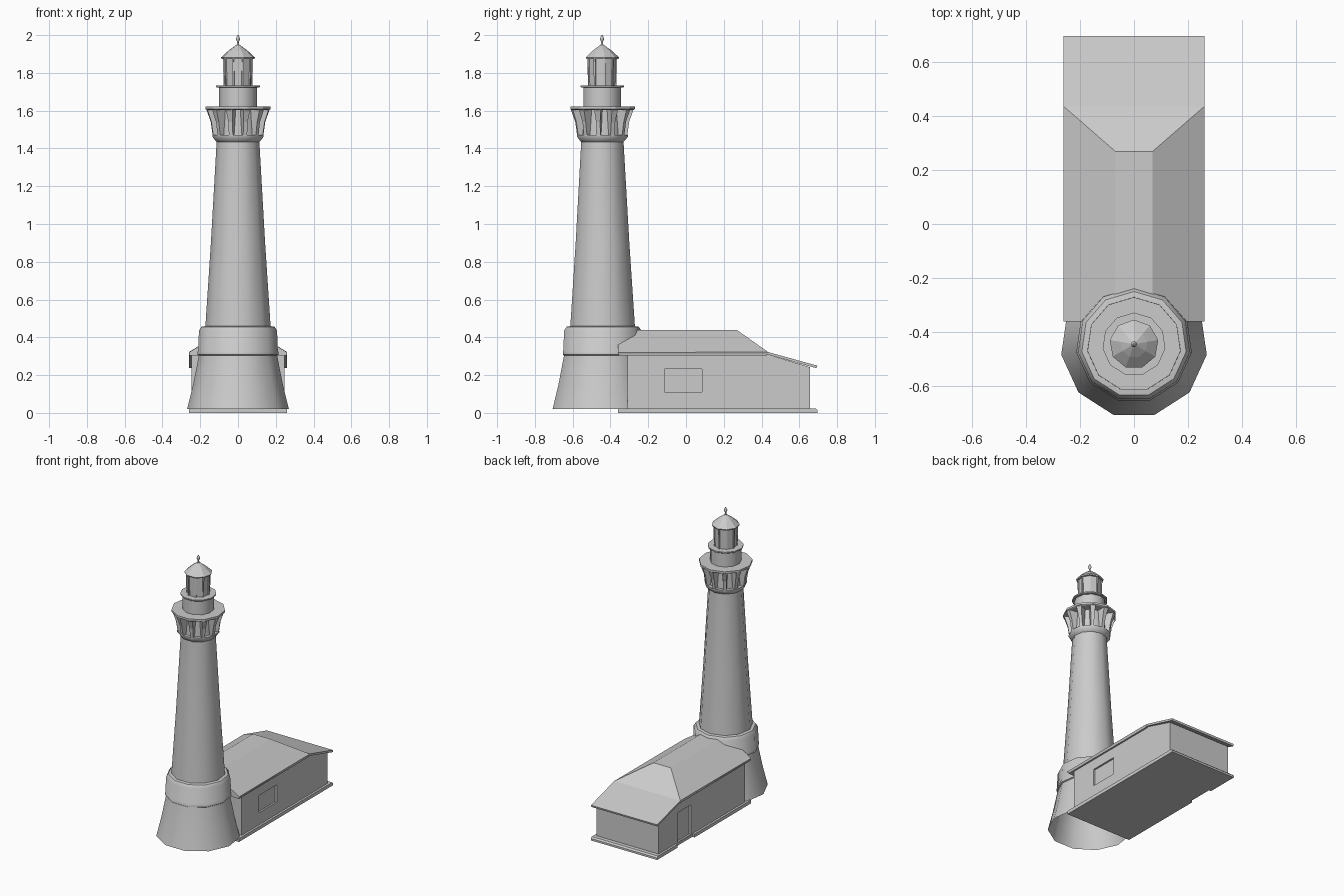
import bpy, bmesh
from math import sin, cos, pi, radians

if "Cube" in bpy.data.objects:
    bpy.data.objects.remove(bpy.data.objects["Cube"])

TY = -0.445   # tower axis
N = 11        # tower sides


def make(name, verts, faces, smooth=None):
    me = bpy.data.meshes.new(name)
    me.from_pydata(verts, [], faces)
    bm = bmesh.new()
    bm.from_mesh(me)
    bmesh.ops.recalc_face_normals(bm, faces=bm.faces)
    bm.to_mesh(me)
    bm.free()
    ob = bpy.data.objects.new(name, me)
    bpy.context.collection.objects.link(ob)
    bpy.ops.object.select_all(action='DESELECT')
    ob.select_set(True)
    bpy.context.view_layer.objects.active = ob
    if smooth:
        bpy.ops.object.shade_smooth_by_angle(angle=radians(smooth))
    return ob


def lathe(name, profile, n=N, smooth=None, bottom=True):
    """Revolve (radius, z) points about the tower axis, one corner facing +y."""
    verts, faces = [], []
    for r, z in profile:
        for i in range(n):
            a = pi / 2 + 2 * pi * i / n
            verts.append((r * cos(a), TY + r * sin(a), z))
    for k in range(len(profile) - 1):
        for i in range(n):
            j = (i + 1) % n
            faces.append((k*n + i, k*n + j, k*n + n + j, k*n + n + i))
    if bottom:
        faces.append(tuple(range(n)))
    faces.append(tuple(range(len(verts) - n, len(verts))))
    return make(name, verts, faces, smooth)


def radial(name, n, section):
    """Repeat a plate of (radius, z, half_width) points at every corner."""
    verts, faces = [], []
    m = len(section)
    for i in range(n):
        a = pi / 2 + 2 * pi * i / n
        b = len(verts)
        for s in (-1, 1):
            for r, z, w in section:
                verts.append((r*cos(a) - s*w*sin(a), TY + r*sin(a) + s*w*cos(a), z))
        faces += [tuple(range(b, b + m)), tuple(range(b + m, b + 2*m))]
        for k in range(m):
            l = (k + 1) % m
            faces.append((b + k, b + l, b + m + l, b + m + k))
    return make(name, verts, faces)


def prism_x(name, outline, x0, x1):
    """Extrude a (y, z) outline along x."""
    m = len(outline)
    verts = [(x, y, z) for x in (x0, x1) for y, z in outline]
    faces = [tuple(range(m)), tuple(range(m, 2*m))]
    faces += [(k, (k+1) % m, m + (k+1) % m, m + k) for k in range(m)]
    return make(name, verts, faces)


def box(name, x0, x1, y0, y1, z0, z1):
    return prism_x(name, [(y0, z0), (y1, z0), (y1, z1), (y0, z1)], x0, x1)


def cut(target, cutter):
    cutter.hide_render = True
    mod = target.modifiers.new("cut", 'BOOLEAN')
    mod.operation = 'DIFFERENCE'
    mod.solver = 'EXACT'
    mod.object = cutter
    bpy.context.view_layer.objects.active = target
    bpy.ops.object.modifier_apply(modifier=mod.name)
    bpy.data.objects.remove(cutter)


# Tower body, open underneath
lathe("tower_base", [(0.272, 0.02), (0.240, 0.15), (0.209, 0.305)], smooth=40, bottom=False)
lathe("tower_collar", [(0.209, 0.303), (0.216, 0.308), (0.216, 0.325), (0.213, 0.33),
                       (0.209, 0.435), (0.195, 0.456), (0.17, 0.46)], smooth=40)
lathe("tower_shaft", [(0.175, 0.45), (0.145, 0.90), (0.114, 1.44), (0.108, 1.61)], smooth=40)

# Gallery
lathe("gallery_corbel", [(0.114, 1.435), (0.120, 1.44), (0.137, 1.462), (0.137, 1.472),
                         (0.11, 1.472)], smooth=40)
radial("gallery_brackets", N, [(0.09, 1.47, 0.011), (0.134, 1.47, 0.011), (0.144, 1.54, 0.011),
                               (0.167, 1.608, 0.018), (0.09, 1.608, 0.018)])
lathe("gallery_deck", [(0.168, 1.604), (0.174, 1.608), (0.174, 1.622)])

# Watch room and lantern
lathe("watch_room", [(0.101, 1.615), (0.101, 1.725)], smooth=40)
lathe("lantern_deck", [(0.112, 1.722), (0.117, 1.726), (0.117, 1.734)])
lathe("lantern_glass", [(0.072, 1.73), (0.075, 1.88)], 9)
radial("lantern_posts", 9, [(0.06, 1.73, 0.005), (0.077, 1.73, 0.005),
                            (0.080, 1.882, 0.005), (0.06, 1.882, 0.005)])
lathe("lantern_roof", [(0.088, 1.874), (0.091, 1.882), (0.05, 1.919), (0.010, 1.948)], 9)
lathe("finial", [(0.008, 1.94), (0.005, 1.965), (0.010, 1.975), (0.011, 1.981),
                 (0.008, 1.990), (0.003, 2.0)], 9, smooth=50)

# House plinth with gap at the door
plinth = prism_x("house_plinth", [(-0.36, 0), (0.695, 0), (0.695, 0.014), (0.685, 0.024),
                                  (-0.36, 0.024)], -0.26, 0.26)
cut(plinth, box("plinth_cutter", -0.3, -0.243, 0.275, 0.465, -0.1, 0.1))

# House walls with a recessed window and door
walls = prism_x("house_walls", [(-0.31, 0.015), (0.657, 0.015), (0.657, 0.242), (0.435, 0.308),
                                (-0.31, 0.308)], -0.245, 0.245)
cut(walls, box("window_cutter", 0.233, 0.3, -0.115, 0.085, 0.11, 0.232))
cut(walls, box("door_cutter", -0.3, -0.230, 0.295, 0.445, 0.02, 0.235))

# House roof: flat ridge, side slopes, hip and low rear slope
E, R = 0.26, 0.068
half = [(-0.36, E, 0.32), (-0.36, R, 0.44), (0.268, R, 0.44), (0.435, E, 0.322), (0.695, E, 0.25)]
rv = [(s * x, y, z) for s in (-1, 1) for y, x, z in half]
rf = [(0, 1, 2, 3), (5, 6, 7, 8), (1, 2, 7, 6), (2, 3, 8, 7), (3, 4, 9, 8)]
roof = make("house_roof", rv, rf)
sol = roof.modifiers.new("thickness", 'SOLIDIFY')
sol.thickness = 0.014
sol.offset = -1

# Front gable closing the roof space behind the tower
make("roof_gable", [(-E, -0.358, 0.308), (E, -0.358, 0.308), (E, -0.358, 0.319),
                    (R, -0.358, 0.438), (-R, -0.358, 0.438), (-E, -0.358, 0.319)],
     [(0, 1, 2, 3, 4, 5)])
# Eave soffit
box("eave_soffit", -0.257, 0.257, -0.355, 0.43, 0.303, 0.309)
